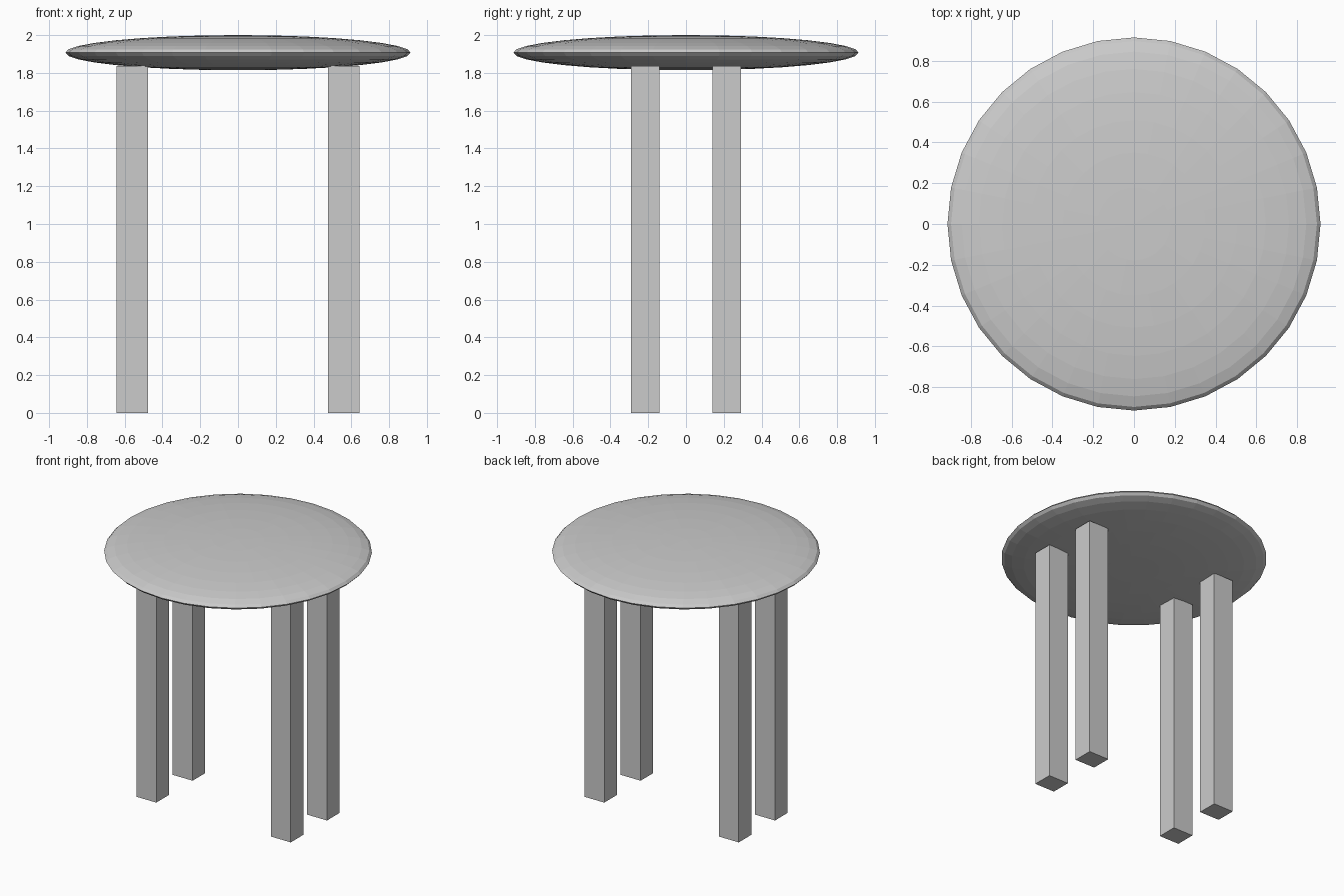
import bpy

if "Cube" in bpy.data.objects:
    bpy.data.objects.remove(bpy.data.objects["Cube"])

# Flattened, faceted ellipsoid top
bpy.ops.mesh.primitive_uv_sphere_add(segments=32, ring_count=16, radius=1, location=(0, 0, 1.907))
top = bpy.context.object
top.name = "table_top"
top.scale = (0.914, 0.914, 0.093)

# Four square legs, ending just inside the underside of the top
LEG_HEIGHT = 1.836
for y_side, depth_name in ((-1, "front"), (1, "back")):
    for x_side, side_name in ((-1, "left"), (1, "right")):
        bpy.ops.mesh.primitive_cube_add(
            size=1, location=(0.56 * x_side, 0.216 * y_side, LEG_HEIGHT / 2))
        leg = bpy.context.object
        leg.name = f"{depth_name}_{side_name}_leg"
        leg.scale = (0.166, 0.15, LEG_HEIGHT)
